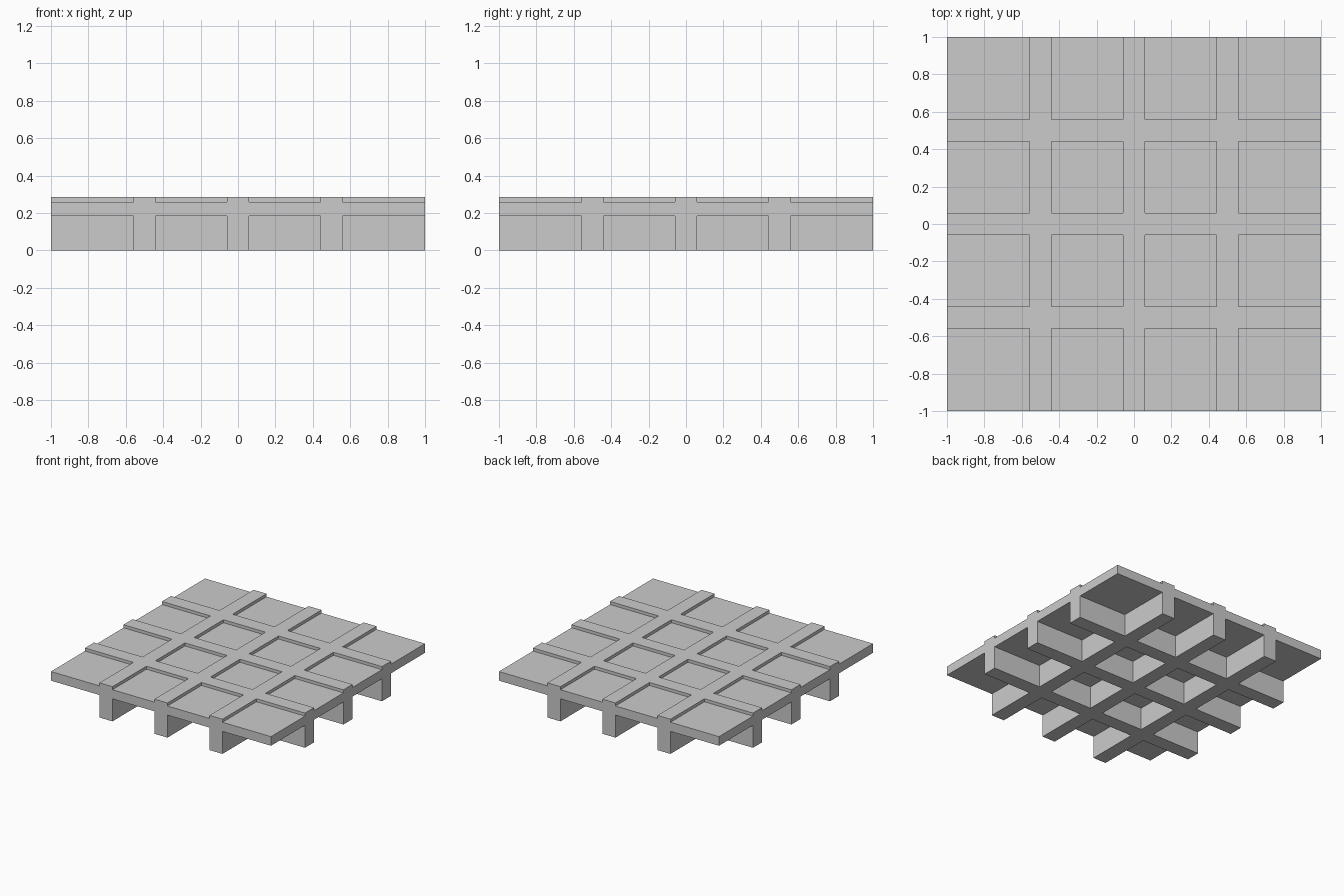
import bpy
import bmesh

cube = bpy.data.objects.get("Cube")
if cube:
    bpy.data.objects.remove(cube, do_unlink=True)

HALF = 1.0                    # half the panel side
RIB = 0.059                   # half the rib width
RIB_CENTRES = (-0.5, 0.0, 0.5)
LEVELS = (0.0, 0.185, 0.26, 0.285)   # rib base, slab base, slab top, rib top

# Grid lines: every odd strip between them is a rib
lines = [-HALF] + [c + s * RIB for c in RIB_CENTRES for s in (-1, 1)] + [HALF]
count = len(lines) - 1


def layers(i, j):
    """Height bands that are solid in one grid cell."""
    if not (0 <= i < count and 0 <= j < count):
        return set()
    return {0, 1, 2} if i % 2 or j % 2 else {1}


bm = bmesh.new()


def quad(*points):
    bm.faces.new([bm.verts.new(p) for p in points])


for i in range(count):
    for j in range(count):
        x0, x1, y0, y1 = lines[i], lines[i + 1], lines[j], lines[j + 1]
        solid = layers(i, j)
        # Top and underside of the cell
        for z in (LEVELS[min(solid)], LEVELS[max(solid) + 1]):
            quad((x0, y0, z), (x1, y0, z), (x1, y1, z), (x0, y1, z))
        # Walls wherever the neighbouring cell is not solid
        sides = {(-1, 0): ((x0, y0), (x0, y1)), (1, 0): ((x1, y0), (x1, y1)),
                 (0, -1): ((x0, y0), (x1, y0)), (0, 1): ((x0, y1), (x1, y1))}
        for (di, dj), (a, b) in sides.items():
            for k in solid - layers(i + di, j + dj):
                low, high = LEVELS[k], LEVELS[k + 1]
                quad((*a, low), (*b, low), (*b, high), (*a, high))

bmesh.ops.remove_doubles(bm, verts=bm.verts[:], dist=0.0001)
bmesh.ops.recalc_face_normals(bm, faces=bm.faces[:])

mesh = bpy.data.meshes.new("ribbed_slab")
bm.to_mesh(mesh)
bm.free()

# Plain grey finish
grey = bpy.data.materials.new("light_grey")
grey.use_nodes = True
colour = (0.6, 0.6, 0.6, 1.0)
grey.diffuse_color = colour
for node in grey.node_tree.nodes:
    if node.type == "BSDF_PRINCIPLED":
        node.inputs["Base Color"].default_value = colour
mesh.materials.append(grey)

slab = bpy.data.objects.new("ribbed_slab", mesh)
bpy.context.collection.objects.link(slab)
